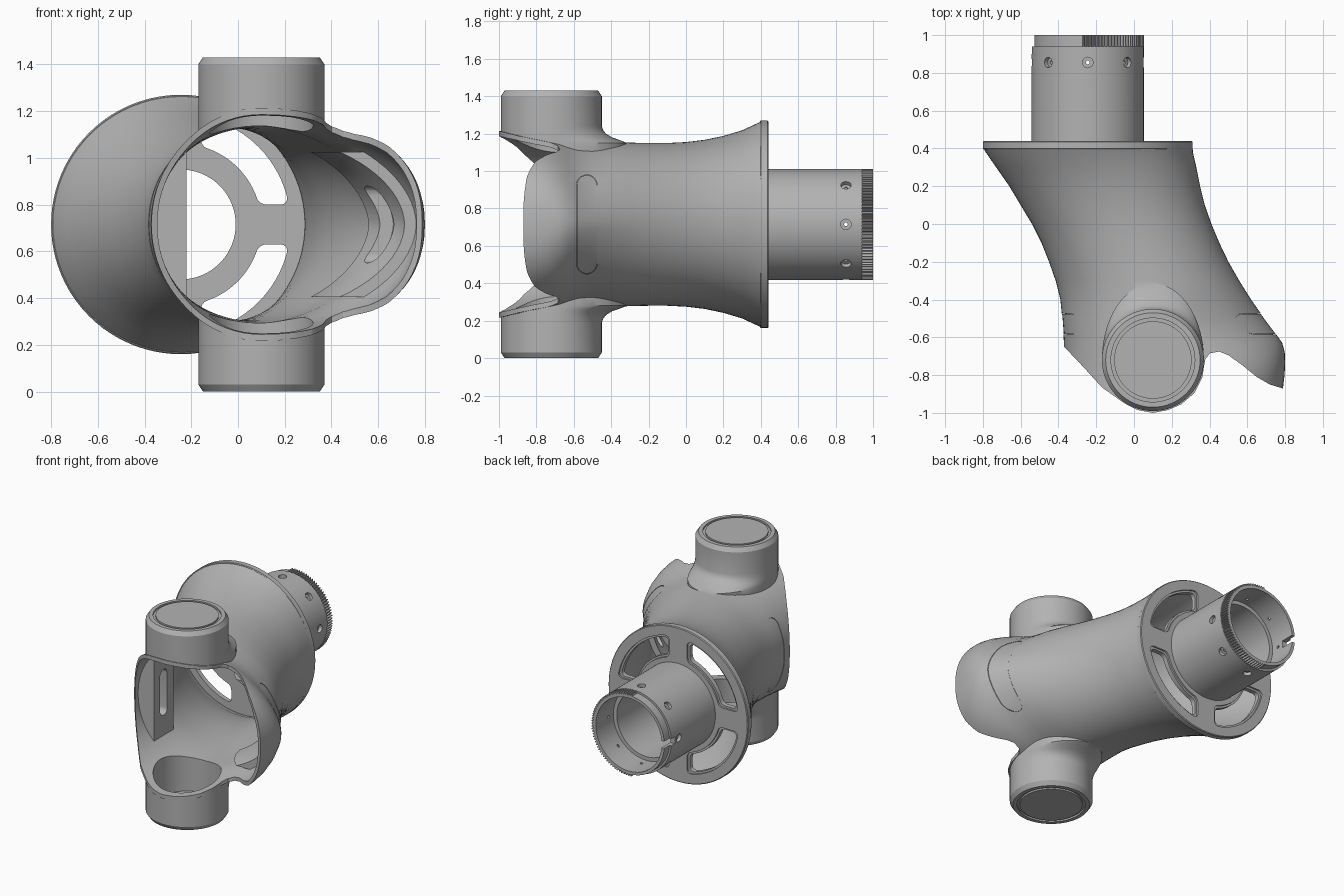
import bpy, bmesh, math
from mathutils import Vector

if "Cube" in bpy.data.objects:
    bpy.data.objects.remove(bpy.data.objects["Cube"])

CZ = 0.715          # mid height
AX = -0.245         # x of the rear tube axis
BX, BY = 0.1, -0.72 # centre of the joint bosses
TAU = 2 * math.pi

grey = bpy.data.materials.new("shell grey")
grey.diffuse_color = (0.45, 0.45, 0.45, 1)
grey.use_nodes = True
grey.node_tree.nodes["Principled BSDF"].inputs["Base Color"].default_value = grey.diffuse_color


def add_object(name, bm):
    bmesh.ops.recalc_face_normals(bm, faces=bm.faces)
    me = bpy.data.meshes.new(name)
    bm.to_mesh(me)
    bm.free()
    me.materials.append(grey)
    ob = bpy.data.objects.new(name, me)
    bpy.context.collection.objects.link(ob)
    return ob


def loft(name, rings):
    """Closed solid through equal-length rings of points."""
    bm = bmesh.new()
    rows = [[bm.verts.new(p) for p in r] for r in rings]
    n = len(rows[0])
    for a, b in zip(rows, rows[1:]):
        for i in range(n):
            j = (i + 1) % n
            bm.faces.new((a[i], a[j], b[j], b[i]))
    bm.faces.new(rows[0])
    bm.faces.new(rows[-1])
    return add_object(name, bm)


def prism(name, pts, move, bevel=0):
    """Extrude a flat polygon along move, optionally rounding its corners."""
    bm = bmesh.new()
    move = Vector(move)
    a = [bm.verts.new(p) for p in pts]
    b = [bm.verts.new(Vector(p) + move) for p in pts]
    n = len(a)
    for i in range(n):
        bm.faces.new((a[i], a[(i + 1) % n], b[(i + 1) % n], b[i]))
    bm.faces.new(a)
    bm.faces.new(b)
    bmesh.ops.recalc_face_normals(bm, faces=bm.faces)
    if bevel:
        along = [e for e in bm.edges if e.calc_face_angle(0) > 0.8 and
                 abs((e.verts[0].co - e.verts[1].co).normalized().dot(move.normalized())) > 0.99]
        bmesh.ops.bevel(bm, geom=along, offset=bevel, segments=4, profile=0.5, affect='EDGES')
    return add_object(name, bm)


def y_ring(y, r, n=96):
    return [(AX + r * math.cos(TAU * i / n), y, CZ + r * math.sin(TAU * i / n)) for i in range(n)]


def boolean(target, tool, op='DIFFERENCE'):
    m = target.modifiers.new("bool", 'BOOLEAN')
    m.operation, m.solver, m.object = op, 'EXACT', tool
    bpy.context.view_layer.objects.active = target
    bpy.ops.object.modifier_apply(modifier=m.name)
    bpy.data.objects.remove(tool)


# stations of the bent shell: y, left x, right x, half height, right-side squareness
STATIONS = [(0.41, -0.8, 0.31, 0.555, 2), (0.38, -0.785, 0.312, 0.54, 2), (0.3, -0.73, 0.33, 0.503, 2),
            (0.2, -0.66, 0.35, 0.473, 2), (0.1, -0.6, 0.375, 0.452, 2), (0, -0.54, 0.41, 0.44, 2),
            (-0.1, -0.49, 0.452, 0.435, 1.97), (-0.2, -0.45, 0.50, 0.435, 1.92),
            (-0.3, -0.415, 0.557, 0.437, 1.85), (-0.4, -0.39, 0.62, 0.442, 1.76),
            (-0.5, -0.38, 0.69, 0.447, 1.67), (-0.58, -0.374, 0.75, 0.452, 1.7),
            (-0.63, -0.371, 0.785, 0.456, 1.83), (-0.68, -0.37, 0.798, 0.461, 2.05),
            (-0.74, -0.37, 0.80, 0.467, 2.25), (-0.8, -0.37, 0.797, 0.474, 2.35),
            (-0.9, -0.37, 0.785, 0.488, 2.35), (-1.1, -0.37, 0.77, 0.51, 2.3)]


def body(name, inset=0.0, extend=False):
    rings = []
    for k, (y, xl, xr, hz, nr) in enumerate(STATIONS):
        if extend and k == 0:
            y = 0.43
        if extend and k == len(STATIONS) - 1:
            y -= 0.1
        nl = 2 + 0.1 * min(1, max(0, 0.4 - y))
        cx, b = min((xl + xr) / 2, BX), hz - inset
        ring = []
        for i in range(80):
            c, s = math.cos(TAU * i / 80), math.sin(TAU * i / 80)
            e = 2 / (nr if c > 0 else nl)
            a = (xr - cx if c > 0 else cx - xl) - inset
            ring.append((cx + a * math.copysign(abs(c) ** e, c), y,
                         CZ + b * math.copysign(abs(s) ** e, s)))
        rings.append(ring)
    return loft(name, rings)


def boss(side):
    """Joint boss with grooved cap and a fillet flowing back into the shell."""
    prof = [(0, .205, 0), (.012, .205, 0), (.012, .222, 0), (0, .222, 0), (0, .25, 0),
            (.03, .27, 0), (.19, .27, 0), (.21, .27, .025), (.23, .27, .08), (.25, .27, .2),
            (.265, .27, .36), (.28, .27, .5), (.5, .27, .5)]
    rings = []
    for d, r, k in prof:
        ring = []
        for i in range(64):
            c, s = math.cos(TAU * i / 64), math.sin(TAU * i / 64)
            ring.append((BX + r * c, BY + r * s * (1 + (k if s > 0 else 0)), CZ + side * (CZ - d)))
        rings.append(ring)
    return loft("boss", rings)


def side_slot(side, grow=0.0, h=0.21, w=0.055):
    """Tall rounded slot cutter through one side wall."""
    w += grow
    pts = []
    for i in range(24):
        t = math.pi * i / 11 if i < 12 else math.pi * (i - 1) / 11
        pts.append((0.15 * side, -0.53 + w * math.cos(t), CZ + w * math.sin(t) + (h if i < 12 else -h)))
    return prism("slot_cutter", pts, (side * 0.9, 0, 0))


def front_cutter():
    """Wavy front edge of the shell, seen from the top."""
    edge = [(-1.2, -.64), (-.37, -.65), (-.27, -.755), (-.17, -.865), (-.05, -.95), (.02, -.985),
            (.1, -1.0), (.18, -.985), (.25, -.955), (.32, -.895), (.362, -.81), (.376, -.72),
            (.4, -.685), (.45, -.675), (.5, -.695), (.57, -.745), (.65, -.81), (.72, -.85),
            (.785, -.87), (1.2, -.87), (1.2, -1.6), (-1.2, -1.6)]
    return prism("front_cutter", [(x, y, -0.2) for x, y in edge], (0, 0, 2))


def flange_slot(q, grow, y0, y1):
    """Arc slot between two spokes of the flange."""
    r0, r1, w = 0.345 - grow, 0.47 + grow, 0.085 - grow
    pts = []
    for r, flip in ((r1, False), (r0, True)):
        a = math.asin(w / r)
        ts = [a + (math.pi / 2 - 2 * a) * i / 14 for i in range(15)]
        pts += [(r, t) for t in (ts[::-1] if flip else ts)]
    pts = [(AX + r * math.cos(t + q * math.pi / 2), y0, CZ + r * math.sin(t + q * math.pi / 2)) for r, t in pts]
    return prism("arc_cutter", pts, (0, y1 - y0, 0), 0.035)


def box(name, x0, x1, y0, y1, z0, z1):
    return prism(name, [(x0, y0, z0), (x1, y0, z0), (x1, y1, z0), (x0, y1, z0)], (0, 0, z1 - z0))


# main shell: outer solid, bosses, hollowed
shell = body("elbow_shell")
for side in (1, -1):
    boolean(shell, boss(side), 'UNION')
boolean(shell, body("hollow", 0.025, True))
for side in (1, -1):
    cup = [[(BX + .222 * math.cos(TAU * i / 64), BY + .222 * math.sin(TAU * i / 64), CZ + side * (CZ - d))
            for i in range(64)] for d in (.06, .5)]
    boolean(shell, loft("cup", cup))
boolean(shell, front_cutter())

# pads inside the walls: flat on the left, following the wall on the right
left_pad = box("left_inner_pad", -0.6, -0.22, -0.64, -0.42, CZ - 0.31, CZ + 0.31)
boolean(left_pad, body("limit", 0.018), 'INTERSECT')
right_pad = box("right_inner_pad", 0.25, 0.9, -0.64, -0.42, CZ - 0.31, CZ + 0.31)
boolean(right_pad, body("limit", 0.018), 'INTERSECT')
boolean(right_pad, body("limit", 0.075, True))

# flush slot inserts on both sides, with a shorter pocket through each pad
inserts = []
for side, label, pad in ((1, "right", right_pad), (-1, "left", left_pad)):
    boolean(shell, side_slot(side))
    ins = body(label + "_slot_insert", 0.002)
    boolean(ins, body("insert_hollow", 0.016, True))
    boolean(ins, side_slot(side, -0.002), 'INTERSECT')
    inserts.append(ins)
    boolean(pad, side_slot(side, 0, 0.125, 0.04))

# rear flange with four arc slots
flange = loft("rear_flange", [y_ring(y, r) for y, r in
              ((.395, .55), (.4, .555), (.435, .555), (.44, .55))])
for q in range(4):
    boolean(flange, flange_slot(q, 0, 0.3, 0.6))
    boolean(flange, flange_slot(q, 0.014, 0.428, 0.6))
boolean(flange, loft("bore", [y_ring(.3, .235), y_ring(.6, .235)]))

# rear tube with stepped bore and a ring of small countersunk holes
tube = loft("rear_tube", [y_ring(.43, .297), y_ring(.94, .297)])
boolean(tube, loft("bore", [y_ring(y, r) for y, r in ((.3, .235), (.8, .235), (.8, .262), (1.1, .262))]))
for k in range(8):
    a = k * TAU / 8
    out = Vector((math.cos(a), 0, math.sin(a)))
    tan = Vector((-math.sin(a), 0, math.cos(a)))
    for radius, depth in ((.028, .272), (.01, .2)):
        start = Vector((AX, 0.855, CZ)) + out * depth
        pts = [start + tan * radius * math.cos(TAU * i / 16) + Vector((0, radius * math.sin(TAU * i / 16), 0))
               for i in range(16)]
        boolean(tube, prism("hole", pts, out * 0.2))

# toothed rim: fine teeth on the +x half, plain on the other
pts = []
for i in range(400):
    a = TAU * i / 400
    r = (0.297 if i % 4 < 2 else 0.283) if math.cos(a) > -0.1 else 0.283
    pts.append((AX + r * math.cos(a), 0.938, CZ + r * math.sin(a)))
rim = prism("toothed_rim", pts, (0, 0.062, 0))
boolean(rim, loft("bore", [y_ring(.9, .262), y_ring(1.1, .262)]))
for part in (rim, tube):
    boolean(part, box("notch", AX - 0.4, AX - 0.2, 0.9, 1.1, CZ - 0.025, CZ + 0.025))

# smooth shading with crisp edges
for ob in [shell, left_pad, right_pad, flange, tube, rim] + inserts:
    bpy.ops.object.select_all(action='DESELECT')
    ob.select_set(True)
    bpy.context.view_layer.objects.active = ob
    bpy.ops.object.shade_smooth_by_angle(angle=math.radians(32))
